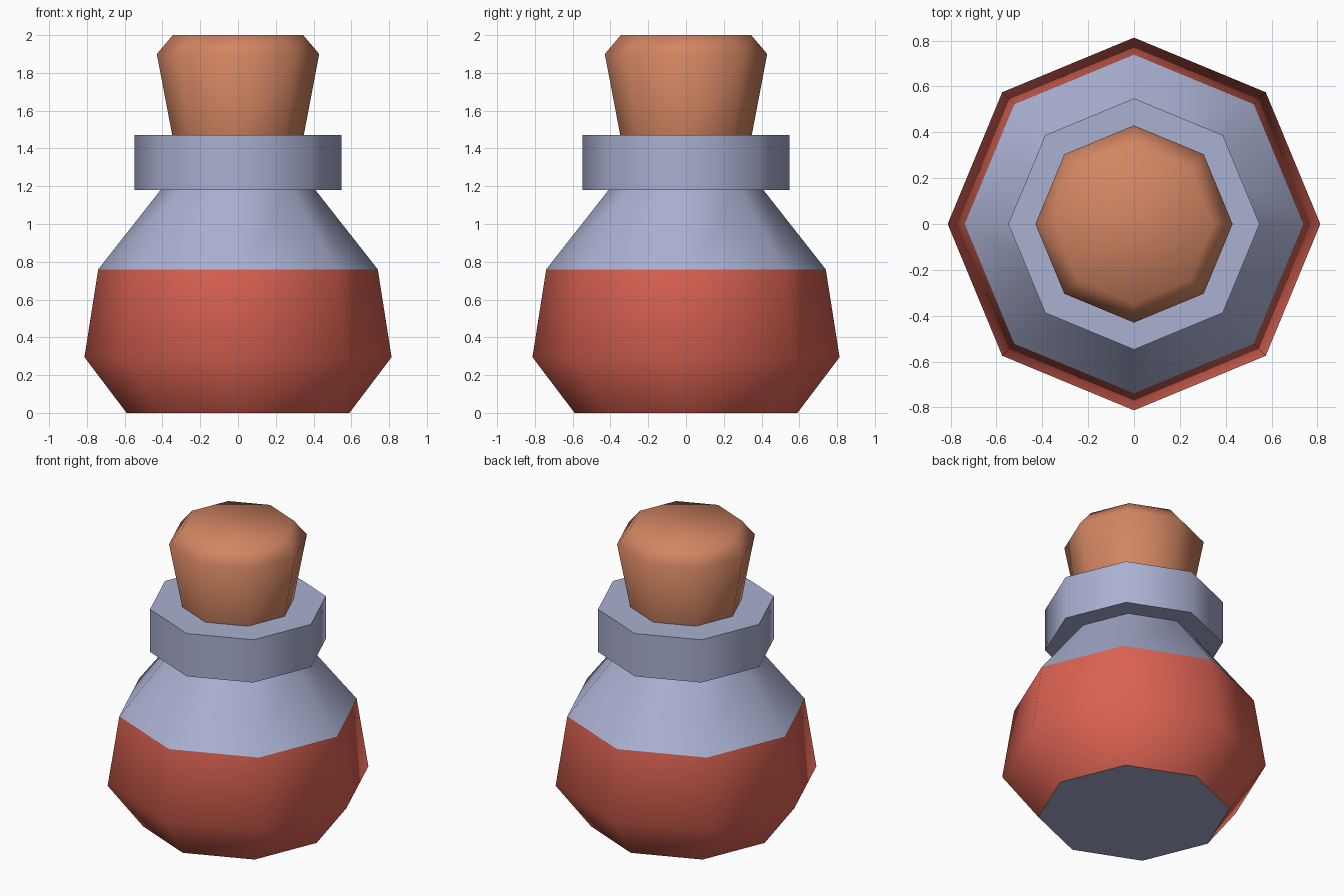
import bpy, bmesh, math

if "Cube" in bpy.data.objects:
    bpy.data.objects.remove(bpy.data.objects["Cube"])

SIDES = 8


def material(name, rgb):
    m = bpy.data.materials.new(name)
    m.diffuse_color = (*rgb, 1.0)
    m.use_nodes = True
    m.node_tree.nodes["Principled BSDF"].inputs["Base Color"].default_value = m.diffuse_color
    return m


glass = material("blue grey glass", (0.40, 0.434, 0.638))
liquid = material("red liquid", (0.70, 0.122, 0.084))
wood = material("cork brown", (0.645, 0.235, 0.122))


def turned(name, profile, mats, sharp=(), liquid_top=None):
    """Eight-sided solid from (radius, height) rings; sharp = ring indices with hard edges."""
    bm = bmesh.new()
    rings = []
    for r, z in profile:
        rings.append([bm.verts.new((r * math.cos(2 * math.pi * i / SIDES),
                                    r * math.sin(2 * math.pi * i / SIDES), z))
                      for i in range(SIDES)])
    for a, b in zip(rings, rings[1:]):
        for i in range(SIDES):
            j = (i + 1) % SIDES
            f = bm.faces.new((a[i], a[j], b[j], b[i]))
            if liquid_top and f.calc_center_median().z < liquid_top:
                f.material_index = 1
    bm.faces.new(rings[0][::-1])
    bm.faces.new(rings[-1])
    for f in bm.faces:
        f.smooth = True
    for k in sharp:
        for i in range(SIDES):
            bm.edges.get((rings[k][i], rings[k][(i + 1) % SIDES])).smooth = False
    me = bpy.data.meshes.new(name)
    bm.to_mesh(me)
    bm.free()
    for m in mats:
        me.materials.append(m)
    ob = bpy.data.objects.new(name, me)
    bpy.context.collection.objects.link(ob)
    return ob


# Flask: red up to the fill line, glass shoulder and base
turned("flask", [(0.59, 0), (0.813, 0.295), (0.74, 0.76), (0.41, 1.18)],
       [glass, liquid], sharp=(0, 2, 3), liquid_top=0.76)

# Collar around the neck
turned("collar", [(0.548, 1.18), (0.548, 1.47)], [glass], sharp=(0, 1))

# Tapered stopper with a chamfered, softly shaded top
turned("stopper", [(0.348, 1.47), (0.43, 1.9), (0.345, 2.0)], [wood], sharp=(0,))
